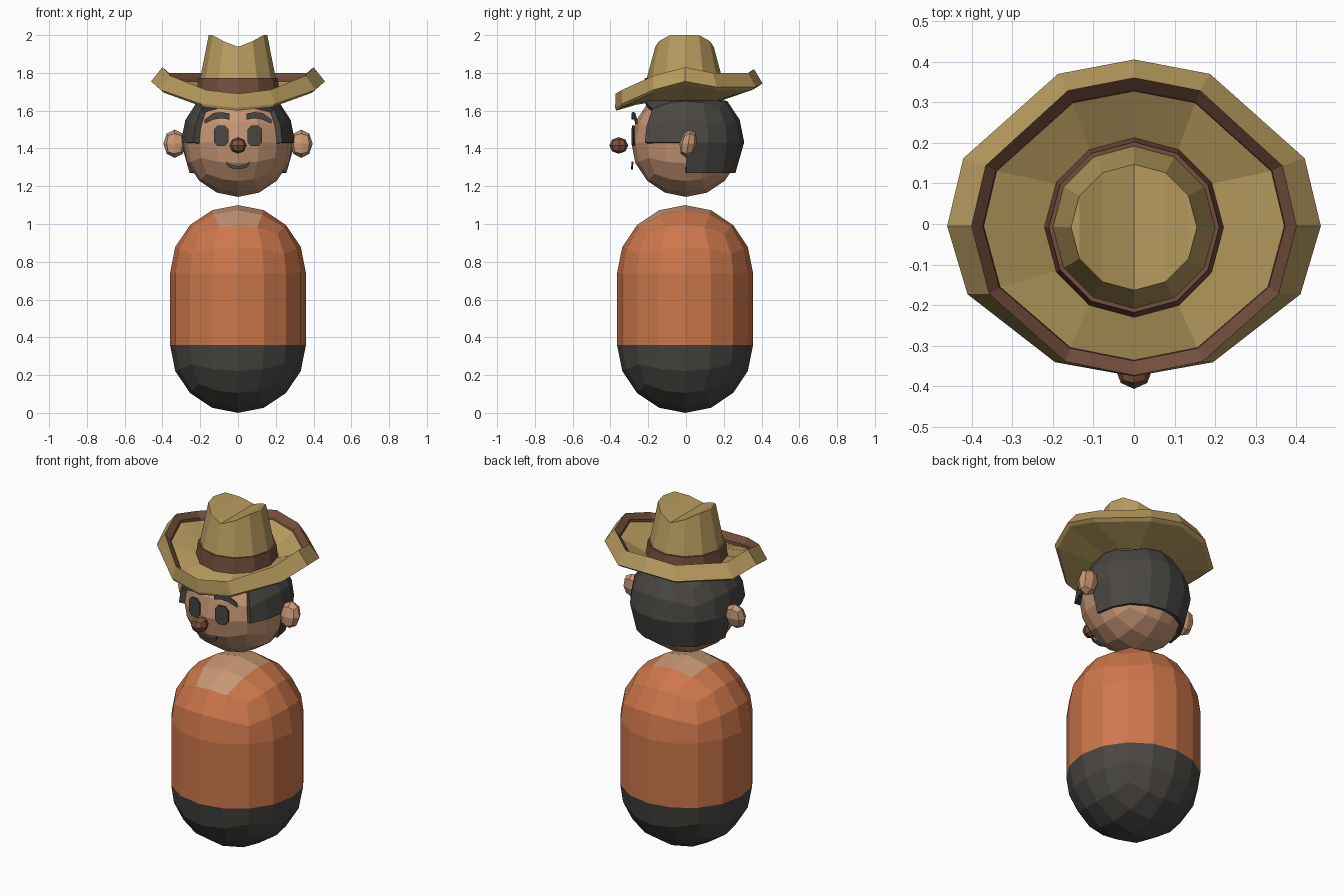
import bpy, bmesh
from math import sin, cos, tan, pi, radians
from mathutils import Vector

if "Cube" in bpy.data.objects:
    bpy.data.objects.remove(bpy.data.objects["Cube"])


def material(name, rgb):
    col = [((c / 255 + 0.055) / 1.055) ** 2.4 for c in rgb] + [1]
    m = bpy.data.materials.new(name)
    m.use_nodes = True
    m.diffuse_color = col
    m.node_tree.nodes["Principled BSDF"].inputs["Base Color"].default_value = col
    return m


orange = material("orange shirt", (205, 119, 75))
charcoal = material("charcoal", (74, 71, 67))
skin = material("skin", (199, 150, 117))
straw = material("straw", (184, 156, 95))
brown = material("brown band", (116, 78, 61))
nose_brown = material("nose brown", (128, 82, 60))


def finish(bm, name, mats):
    bmesh.ops.recalc_face_normals(bm, faces=bm.faces[:])
    me = bpy.data.meshes.new(name)
    bm.to_mesh(me)
    bm.free()
    for m in mats:
        me.materials.append(m)
    ob = bpy.data.objects.new(name, me)
    bpy.context.collection.objects.link(ob)
    return ob


def quad_sphere(cuts):
    """Unit sphere made from an evenly divided cube."""
    bm = bmesh.new()
    bmesh.ops.create_cube(bm, size=2)
    bmesh.ops.subdivide_edges(bm, edges=bm.edges[:], cuts=cuts, use_grid_fill=True)
    for v in bm.verts:
        v.co = Vector([tan(c * pi / 4) for c in v.co]).normalized()
    return bm


def place(bm, centre, size):
    for v in bm.verts:
        v.co = Vector([c + s * p for c, s, p in zip(centre, size, v.co)])


# Body: capsule from two half spheres joined by a straight wall
R = 0.36
bm = quad_sphere(3)
equator = [e for e in bm.edges if all(abs(v.co.z) < 1e-4 for v in e.verts)]
bmesh.ops.split_edges(bm, edges=equator)
for f in bm.faces:
    c = f.calc_center_median()
    neck = c.z > 0.75 and abs(c.x) < 0.3 and c.y < 0.3
    f.material_index = 1 if c.z < 0 else 2 if neck else 0
top_verts = {v for f in bm.faces if f.calc_center_median().z > 0 for v in f.verts}
place(bm, (0, -0.005, R), (R, R, R))
for v in top_verts:
    v.co.z += 0.38
rims = [e for e in bm.edges if e.is_boundary]
for f in bmesh.ops.bridge_loops(bm, edges=rims)["faces"]:
    f.material_index = 0
finish(bm, "body", [orange, charcoal, skin])

# Head, nose and ears
HEAD_Z = 1.432
bm = quad_sphere(3)
place(bm, (0, 0, HEAD_Z), (0.29, 0.29, 0.288))
finish(bm, "head", [skin])

bm = quad_sphere(1)
place(bm, (0, -0.356, 1.416), (0.046, 0.05, 0.044))
finish(bm, "nose", [nose_brown])

for side, label in ((1, "left"), (-1, "right")):
    bm = quad_sphere(1)
    for v in bm.verts:
        v.co.y += 0.25 * v.co.z
    place(bm, (side * 0.335, 0.012, 1.425), (0.06, 0.046, 0.075))
    finish(bm, label + "_ear", [skin])

# Hair: sphere shell with the face, temples and nape cut away
bm = quad_sphere(3)


def bare(c):
    face = c.y < -max(abs(c.x), abs(c.z))
    return face or c.z < -0.4 or (c.z < 0 and c.y < 0)


cut = [f for f in bm.faces if bare(f.calc_center_median())]
bmesh.ops.delete(bm, geom=cut, context="FACES")
for v in bm.verts:
    if v.co.y < -0.5:
        v.co.x *= 1.1
    if v.co.z < -0.2:
        v.co.z = -0.52
        v.co.xy *= 0.92
place(bm, (0, 0, HEAD_Z), (0.302, 0.308, 0.31))
for v in bm.verts:
    v.co.z = min(v.co.z, 1.67)
hair = finish(bm, "hair", [charcoal])
shell = hair.modifiers.new("thickness", "SOLIDIFY")
shell.thickness = 0.035
shell.offset = -1


# Face details: thin curved plates between an upper and a lower edge
def plate(name, xs, upper, lower, side=1):
    bm = bmesh.new()
    layers = []
    for back in (0, 0.008):
        layers.append([[bm.verts.new((side * x, -0.29 + 0.8 * x * x + back, z))
                        for x, z in zip(xs, zs)] for zs in (upper, lower)])
    (fu, fl), (bu, bl) = layers
    for a, b in ((fu, fl), (bl, bu), (fu, bu), (fl, bl)):
        for i in range(len(xs) - 1):
            bm.faces.new((a[i], a[i + 1], b[i + 1], b[i]))
    for i in (0, -1):
        bm.faces.new((fu[i], fl[i], bl[i], bu[i]))
    finish(bm, name, [charcoal])


for side, label in ((1, "left"), (-1, "right")):
    plate(label + "_eye", (0.05, 0.07, 0.108, 0.128),
          (1.5, 1.522, 1.522, 1.5), (1.435, 1.412, 1.412, 1.435), side)
    plate(label + "_brow", (0.045, 0.085, 0.13, 0.178),
          (1.585, 1.592, 1.588, 1.552), (1.552, 1.56, 1.553, 1.53), side)
plate("mouth", (-0.06, -0.045, 0, 0.045, 0.06),
      (1.332, 1.316, 1.306, 1.316, 1.332), (1.316, 1.298, 1.289, 1.298, 1.316))


# Hat: rings of twelve points, counted from the front
def ring(bm, points):
    return [bm.verts.new(p) for p in points]


def loft(bm, rings, colours):
    for a, b, colour in zip(rings, rings[1:], colours):
        for i in range(12):
            j = (i + 1) % 12
            bm.faces.new((a[i], a[j], b[j], b[i])).material_index = colour


RIM_ANGLES = (0, 25, 63, 90, 114, 156, 180)
RIM_HEIGHTS = (1.69, 1.71, 1.785, 1.83, 1.8, 1.8, 1.82)


def rim(rx, front, back, drop):
    half = []
    for a, z in zip(RIM_ANGLES, RIM_HEIGHTS):
        a = radians(a)
        depth = front if cos(a) > 0 else back
        half.append((rx * sin(a), -depth * cos(a) - 0.005, z - drop))
    return half + [(-x, y, z) for x, y, z in half[-2:0:-1]]


def circle(r, z):
    return [(r * sin(i * pi / 6), -r * cos(i * pi / 6) - 0.008, z) for i in range(12)]


# Brim with a raised lip and a brown inner trim
bm = bmesh.new()
loft(bm, [ring(bm, p) for p in (
    circle(0.2, 1.655), rim(0.44, 0.365, 0.39, 0.09), rim(0.46, 0.37, 0.41, 0.075),
    rim(0.4, 0.368, 0.365, 0), rim(0.372, 0.332, 0.335, 0.03),
    rim(0.37, 0.33, 0.332, 0.045), circle(0.21, 1.69))], (0, 0, 0, 1, 1, 0))
finish(bm, "hat_brim", [straw, brown])

# Crown with a pinched top, creased from front to back
bm = bmesh.new()
top = []
for x, y, z in circle(0.155, 1.938):
    top.append((x, y, z + 0.062 * min(1, abs(x) / 0.135) ** 1.3))
rings = [ring(bm, p) for p in (circle(0.212, 1.68), circle(0.2, 1.77), top)]
loft(bm, rings, (0, 0))
t = rings[-1]
for s in (1, -1):
    for i in range(3):
        quad = [t[s * i], t[s * (i + 1)], t[s * (5 - i)], t[s * (6 - i)]]
        bm.faces.new(list(dict.fromkeys(quad)))
finish(bm, "hat_crown", [straw])

# Band around the crown
bm = bmesh.new()
loft(bm, [ring(bm, p) for p in (circle(0.21, 1.68), circle(0.222, 1.685),
                                circle(0.21, 1.772), circle(0.196, 1.772))], (0, 0, 0))
finish(bm, "hat_band", [brown])
